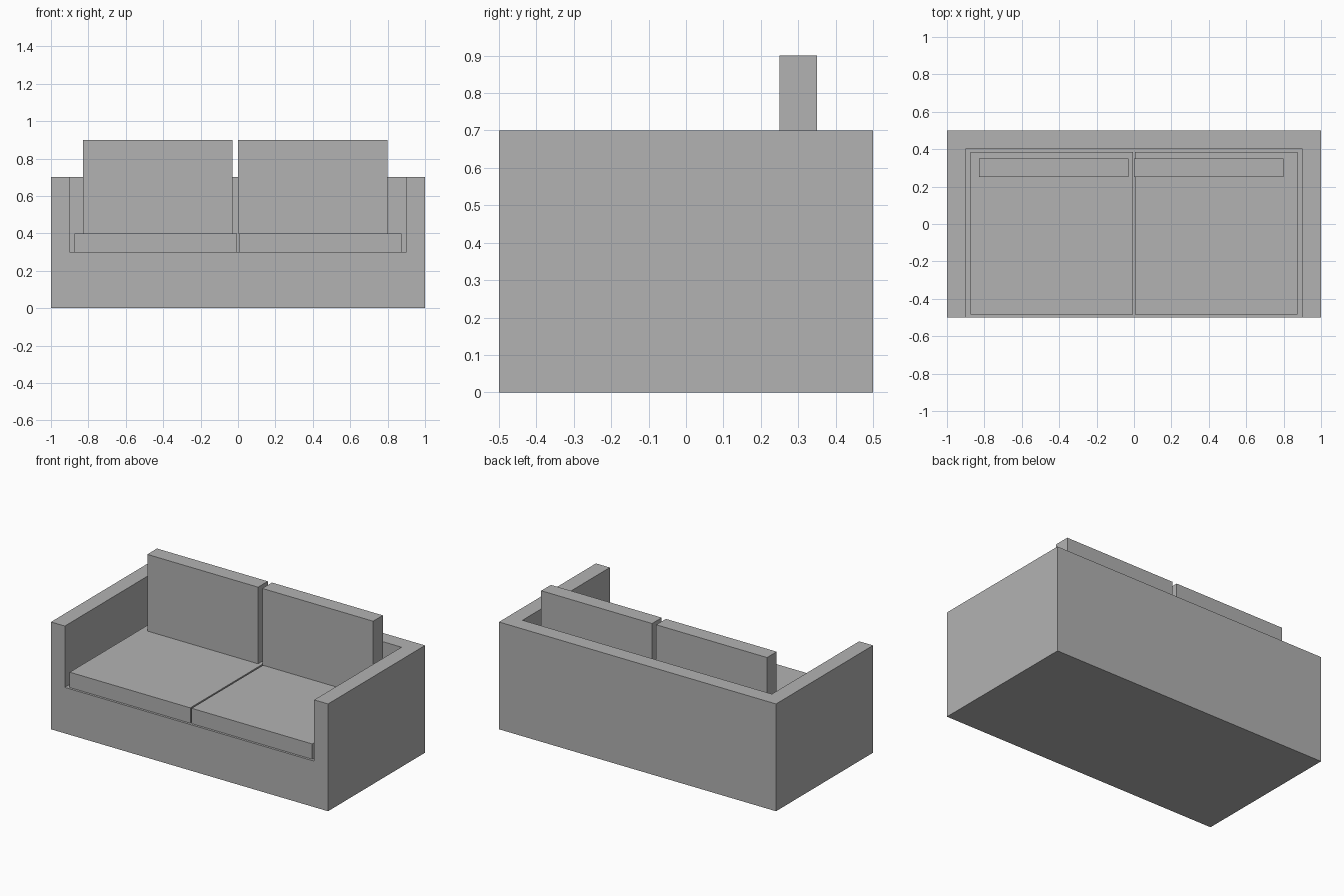
import bpy

default_cube = bpy.data.objects.get("Cube")
if default_cube:
    bpy.data.objects.remove(default_cube, do_unlink=True)

# One plain grey upholstery colour
grey = bpy.data.materials.new("light_grey_fabric")
grey.use_nodes = True
colour = (0.448, 0.448, 0.448, 1)
grey.diffuse_color = colour
grey.node_tree.nodes["Principled BSDF"].inputs["Base Color"].default_value = colour


def box(name, low, high):
    """Axis-aligned box between two opposite corners."""
    centre = [(a + b) / 2 for a, b in zip(low, high)]
    bpy.ops.mesh.primitive_cube_add(size=1, location=centre)
    obj = bpy.context.object
    obj.name = name
    obj.scale = [b - a for a, b in zip(low, high)]
    bpy.ops.object.transform_apply(location=False, rotation=False, scale=True)
    obj.data.materials.append(grey)
    return obj


# Frame: solid block with the seating recess cut out, open at the front and top
frame = box("sofa_frame", (-1, -0.5, 0), (1, 0.5, 0.7))
cutter = box("recess_cutter", (-0.9, -0.7, 0.3), (0.9, 0.4, 0.9))
cutter.hide_render = True
cut = frame.modifiers.new("recess", "BOOLEAN")
cut.operation = "DIFFERENCE"
cut.solver = "EXACT"
cut.object = cutter
bpy.context.view_layer.objects.active = frame
bpy.ops.object.modifier_apply(modifier=cut.name)
bpy.data.objects.remove(cutter, do_unlink=True)

# Seat and back cushions; the back pair sits slightly towards the right
for side, seat_x, back_x in (("right", -0.875, -0.83), ("left", 0.005, 0)):
    box(side + "_seat_cushion", (seat_x, -0.485, 0.3), (seat_x + 0.87, 0.385, 0.4))
    box(side + "_back_cushion", (back_x, 0.25, 0.4), (back_x + 0.8, 0.35, 0.9))
